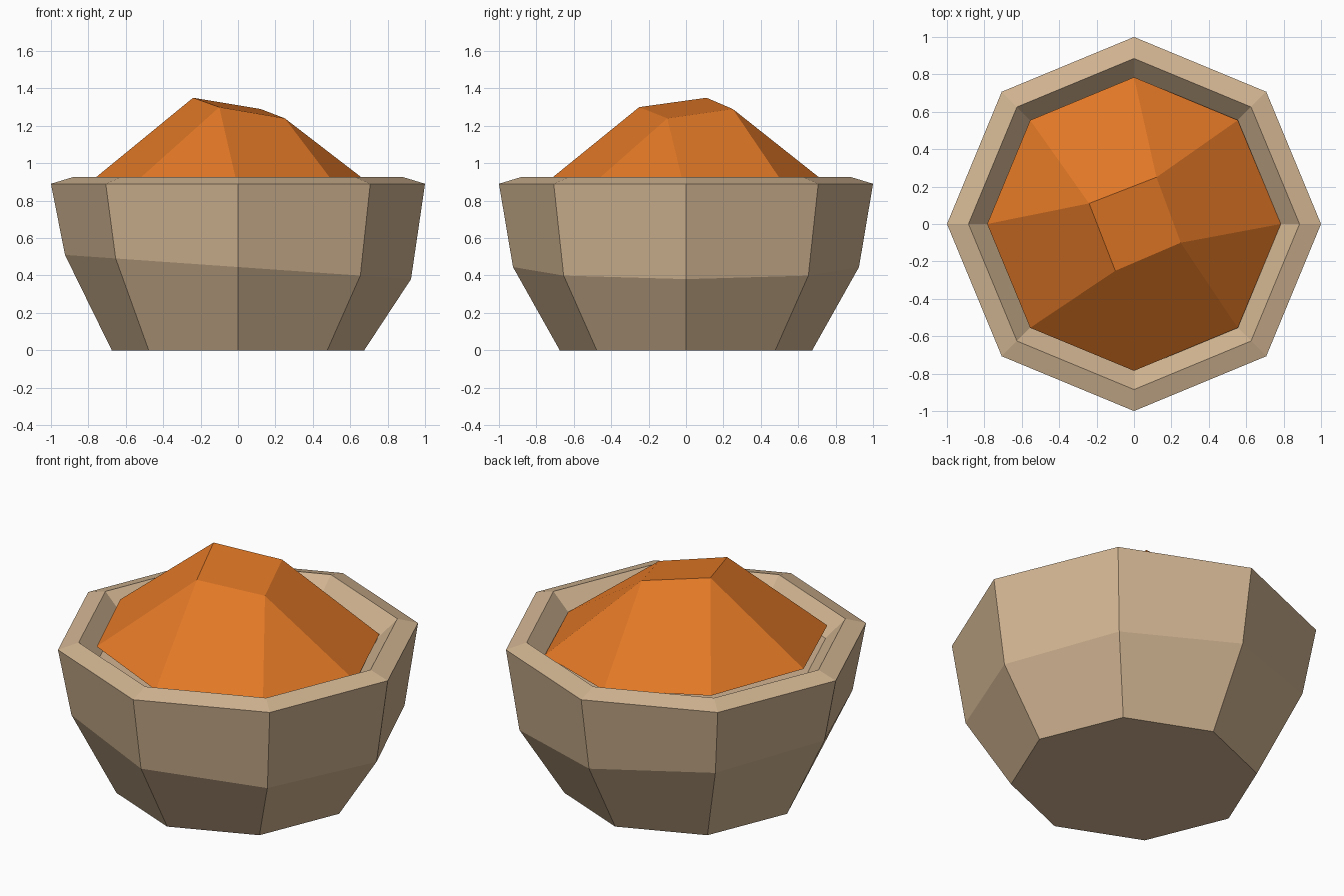
import bpy, bmesh, math

if "Cube" in bpy.data.objects:
    bpy.data.objects.remove(bpy.data.objects["Cube"])

SIDES = 8


def material(name, rgb):
    """Flat colour given as 0-255 sRGB, stored as linear."""
    lin = [(c / 255 / 12.92) if c < 11 else ((c / 255 + 0.055) / 1.055) ** 2.4 for c in rgb]
    m = bpy.data.materials.new(name)
    m.diffuse_color = (*lin, 1)
    m.use_nodes = True
    m.node_tree.nodes["Principled BSDF"].inputs["Base Color"].default_value = m.diffuse_color
    return m


def ring(bm, r, z, tilt=0.0):
    """Octagon with corners on the axes; tilt lowers it towards +x."""
    pts = []
    for i in range(SIDES):
        a = math.tau * i / SIDES
        x, y = r * math.cos(a), r * math.sin(a)
        pts.append(bm.verts.new((x, y, z + tilt * x)))
    return pts


def finish(bm, name, mat):
    bmesh.ops.recalc_face_normals(bm, faces=bm.faces[:])
    me = bpy.data.meshes.new(name)
    bm.to_mesh(me)
    bm.free()
    me.materials.append(mat)
    ob = bpy.data.objects.new(name, me)
    bpy.context.collection.objects.link(ob)
    return ob


tan = material("tan clay", (210, 181, 146))
orange = material("orange filling", (226, 120, 38))

# Bowl: stacked octagons, foot to rim and down into the recess
bm = bmesh.new()
profile = [(0.675, 0, 0), (0.925, 0.445, -0.07), (1.0, 0.89, 0),
           (0.885, 0.925, 0), (0.775, 0.815, 0)]
rings = [ring(bm, *p) for p in profile]
for lo, hi in zip(rings, rings[1:]):
    for i in range(SIDES):
        j = (i + 1) % SIDES
        bm.faces.new((lo[i], lo[j], hi[j], hi[i]))
bm.faces.new(rings[0])
bm.faces.new(rings[-1])
finish(bm, "bowl", tan)

# Filling: tilted octagon rising to a twisted four-cornered top
bm = bmesh.new()
base = ring(bm, 0.785, 0.866, -0.048)
top = [bm.verts.new(p) for p in ((0.25, -0.10, 1.24), (0.12, 0.25, 1.29),
                                 (-0.24, 0.11, 1.35), (-0.10, -0.25, 1.30))]
# base corners joined to each top corner: (7,0), (1,2), (3,4), (5,6)
for k in range(4):
    a, b, c = (base[(2 * k + d) % SIDES] for d in (-1, 0, 1))
    bm.faces.new((a, b, top[k]))
    bm.faces.new((b, c, top[(k + 1) % 4], top[k]))
bm.faces.new(top)
bm.faces.new(base)
finish(bm, "filling", orange)
